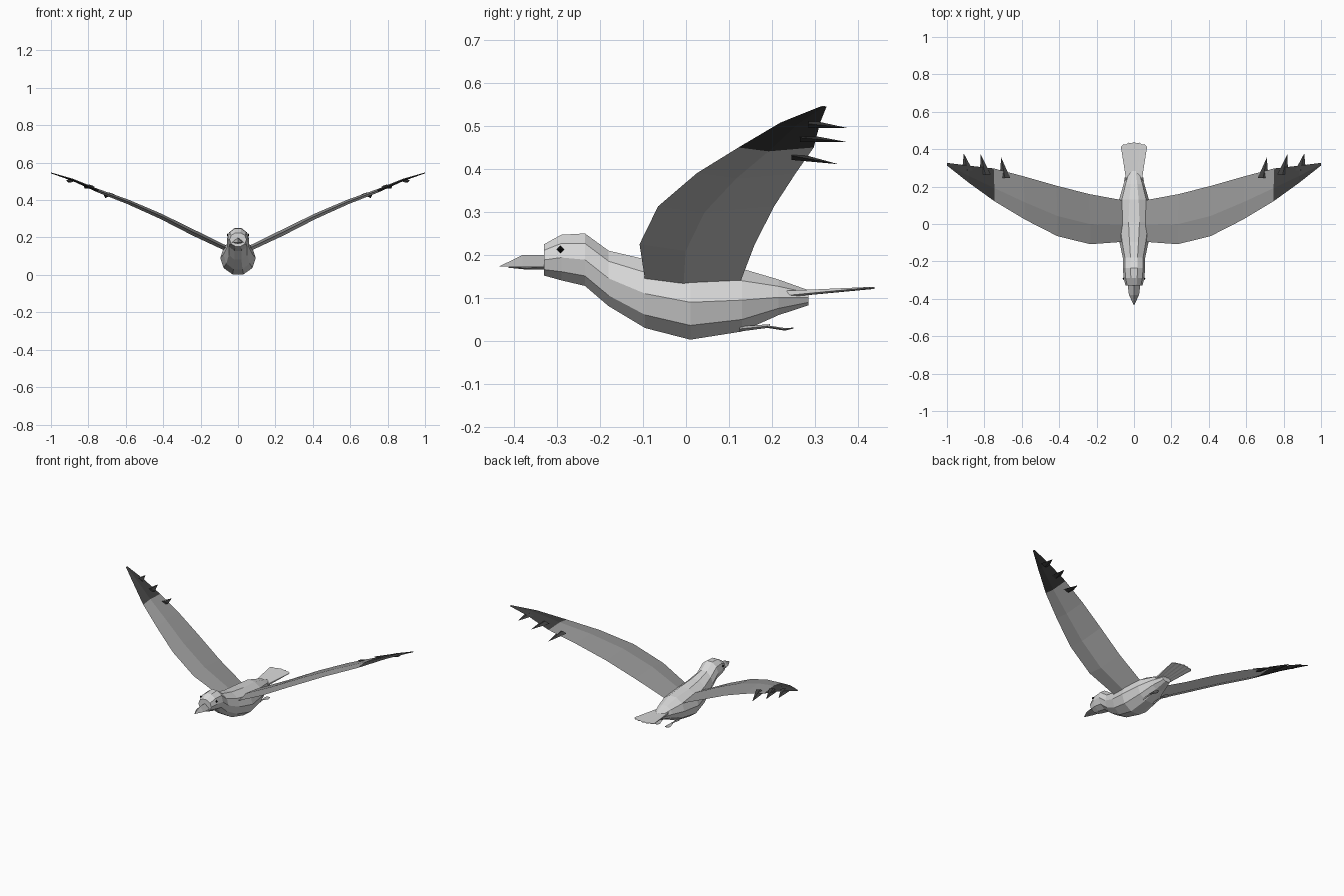
import bpy
import bmesh
from math import cos, sin, pi

cube = bpy.data.objects.get("Cube")
if cube:
    bpy.data.objects.remove(cube)


def material(name, v):
    m = bpy.data.materials.new(name)
    m.use_nodes = True
    m.diffuse_color = (v, v, v, 1)
    m.node_tree.nodes["Principled BSDF"].inputs["Base Color"].default_value = (v, v, v, 1)
    return m


WHITE = material("white plumage", 0.69)
GREY = material("grey wing", 0.32)
DARK = material("dark wing tip", 0.05)
BEAK = material("beak and foot grey", 0.45)
BLACK = material("eye black", 0.005)


def loft(name, rings, mats, tip=None):
    """Skin a list of equal rings, closing the ends with caps or a point."""
    bm = bmesh.new()
    rows = [[bm.verts.new(p) for p in ring] for ring in rings]
    n = len(rows[0])
    for a, b in zip(rows, rows[1:]):
        for i in range(n):
            j = (i + 1) % n
            bm.faces.new((a[i], a[j], b[j], b[i]))
    bm.faces.new(rows[0])
    if tip:
        t = bm.verts.new(tip)
        for i in range(n):
            bm.faces.new((rows[-1][i], rows[-1][(i + 1) % n], t))
    else:
        bm.faces.new(rows[-1])
    bmesh.ops.recalc_face_normals(bm, faces=bm.faces)
    mesh = bpy.data.meshes.new(name)
    bm.to_mesh(mesh)
    bm.free()
    for m in mats:
        mesh.materials.append(m)
    ob = bpy.data.objects.new(name, mesh)
    bpy.context.collection.objects.link(ob)
    return ob


def oval(y, top, bottom, half, n=10):
    """Cross-section with a flat top and bottom."""
    h = (top - bottom) / 2
    return [(half * cos(2 * pi * i / n), y, bottom + h + h * sin(2 * pi * i / n) / cos(pi / n))
            for i in range(n)]


def diamond(x, y, z, half, thick):
    """Flat four-sided cross-section facing along y."""
    return [(x - half, y, z), (x, y, z + thick), (x + half, y, z), (x, y, z - thick)]


# Body and head: y, top, bottom, half width
body = [(-.33, .225, .152, .045), (-.29, .247, .141, .055), (-.235, .25, .128, .06),
        (-.18, .21, .081, .06), (-.095, .19, .03, .078), (.01, .177, .003, .095),
        (.13, .168, .022, .08), (.215, .143, .06, .055), (.285, .118, .083, .03)]
loft("body", [oval(*r) for r in body], [WHITE])

# Beak: ridged upper half over a thin lower half
loft("upper_beak", [[(-w, y, .172), (0, y, .2), (w, y, .172)]
                    for y, w in ((-.325, .034), (-.38, .027))], [BEAK], (0, -.435, .173))
loft("lower_beak", [diamond(0, -.325, .171, .028, .005), diamond(0, -.37, .17, .02, .004)],
     [BEAK], (0, -.42, .171))

# Wing stations: x, leading y, trailing y, z, half thickness
wing = [(.06, -.095, .127, .139, .014), (.24, -.108, .16, .225, .016),
        (.415, -.065, .205, .313, .014), (.59, .025, .255, .39, .012),
        (.75, .122, .297, .45, .009), (.885, .22, .312, .508, .006),
        (1, .312, .327, .545, .002)]
# Finger feathers: base and tip
fingers = [((.69, .245, .431), (.71, .355, .411)),
           ((.795, .265, .473), (.82, .373, .463)),
           ((.89, .285, .505), (.91, .377, .495))]

for side, s in (("left", 1), ("right", -1)):
    rings = []
    for x, lead, trail, z, t in wing:
        ridge = lead + .4 * (trail - lead)
        rings.append([(s * (x - .4 * t), lead, z), (s * (x - .4 * t), ridge, z + t),
                      (s * x, trail, z), (s * x, ridge, z - t)])
    w = loft(side + "_wing", rings, [GREY, DARK, WHITE])
    # Dark tip, grey above, white below
    for f in w.data.polygons:
        f.material_index = 1 if abs(f.center.x) > .75 else 2 if f.normal.z < 0 else 0

    for k, ((x, y, z), tip) in enumerate(fingers):
        loft(f"{side}_finger_feather_{k + 1}", [diamond(s * x, y, z, .029, .01)],
             [DARK], (s * tip[0], tip[1], tip[2]))

    # Eye
    square = [(s * .0535, -.292 + .009 * cos(a), .213 + .009 * sin(a))
              for a in (0, pi / 2, pi, 1.5 * pi)]
    loft(side + "_eye", [square], [BLACK], (s * .061, -.292, .213))

    # Tucked leg with a webbed foot
    x = s * .037
    loft(side + "_leg", [diamond(x, .125, .028, .007, .006), diamond(x, .195, .035, .005, .004)],
         [BEAK])
    loft(side + "_foot", [diamond(x, .185, .034, .005, .003), diamond(x, .23, .027, .016, .003),
                          diamond(x, .25, .03, .012, .001)], [BEAK])

# Tail fan with stepped feather ends and creases underneath
rings = []
for k in range(-5, 6):
    u, notch = k / 5, k % 2
    end = .438 - .018 * u * u - .006 * notch
    rings.append([(.042 * u, .235, .117), (.07 * u, end, .125),
                  (.07 * u, end, .121 + .002 * notch), (.042 * u, .235, .102 + .004 * notch)])
loft("tail", rings, [WHITE])
